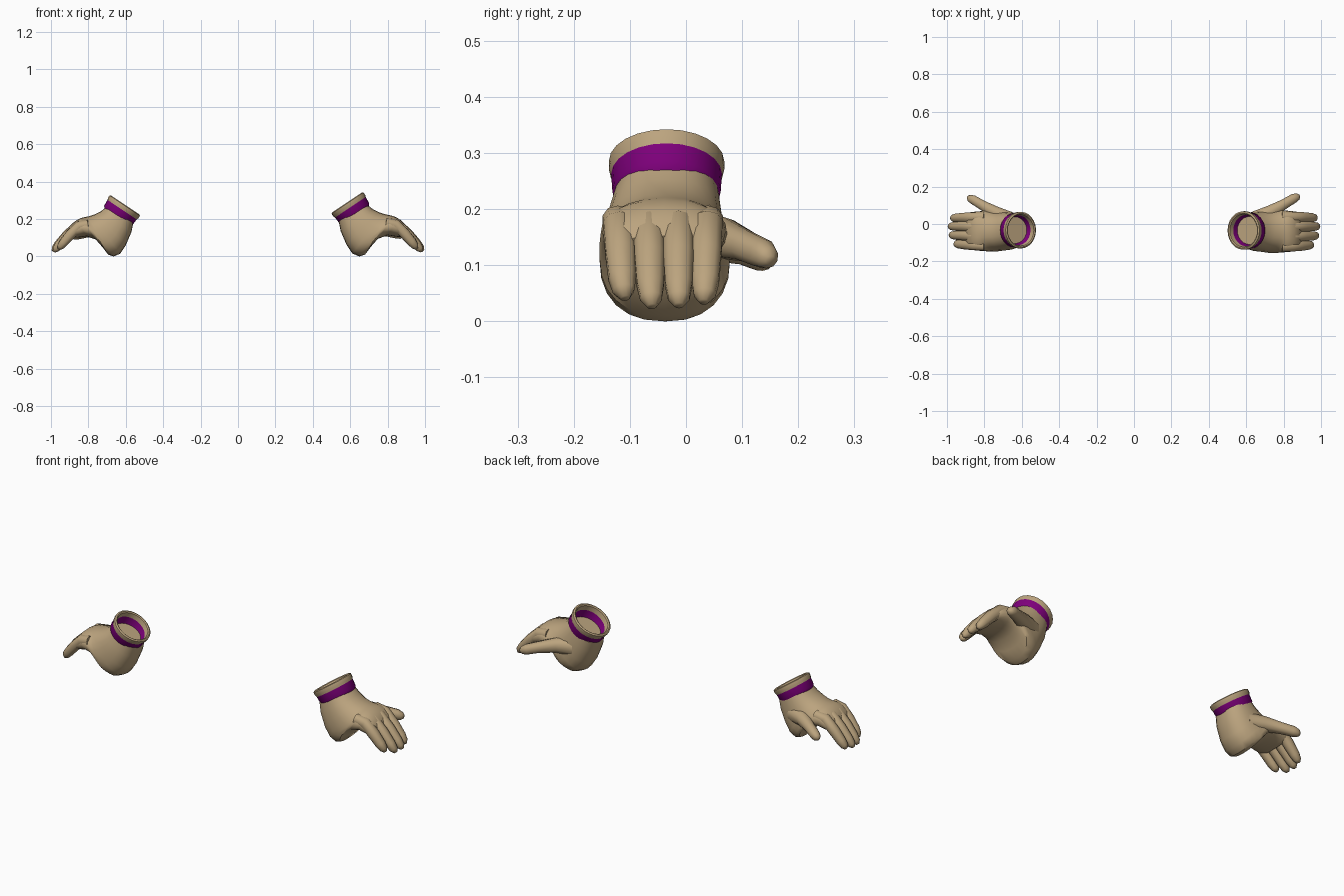
import bpy, bmesh, math
from mathutils import Vector

cube = bpy.data.objects.get("Cube")
if cube:
    bpy.data.objects.remove(cube)


def material(name, rgb):
    m = bpy.data.materials.new(name)
    m.use_nodes = True
    m.diffuse_color = (*rgb, 1)
    m.node_tree.nodes["Principled BSDF"].inputs["Base Color"].default_value = (*rgb, 1)
    return m


TAN = material("tan glove", (0.5, 0.37, 0.21))
PURPLE = material("purple band", (0.21, 0.0, 0.2))


def ring(center, u, v, sides, power=1.0):
    """Closed loop around center; power below 1 makes it boxier."""
    def soft(t):
        return math.copysign(abs(t) ** power, t)
    angles = [math.tau * i / sides for i in range(sides)]
    return [center + u * soft(math.cos(a)) + v * soft(math.sin(a)) for a in angles]


def loft(name, rings, side, scale, purple=(), angle=40):
    """Skin the rings into a closed solid, placed on one side of the model."""
    bm = bmesh.new()
    loops = [[bm.verts.new((side * (1 - (1 - p.x) * scale), p.y * scale, p.z * scale))
              for p in r] for r in rings]
    for k, (a, b) in enumerate(zip(loops, loops[1:])):
        n = len(a)
        for i in range(n):
            j = (i + 1) % n
            f = bm.faces.new((a[i], a[j], b[j], b[i]))
            f.material_index = int(k in purple)
    bm.faces.new(loops[0])
    bm.faces.new(loops[-1])
    bmesh.ops.recalc_face_normals(bm, faces=bm.faces)
    mesh = bpy.data.meshes.new(name)
    bm.to_mesh(mesh)
    bm.free()
    mesh.materials.append(TAN)
    mesh.materials.append(PURPLE)
    ob = bpy.data.objects.new(name, mesh)
    bpy.context.collection.objects.link(ob)
    bpy.ops.object.select_all(action="DESELECT")
    ob.select_set(True)
    bpy.context.view_layer.objects.active = ob
    bpy.ops.object.shade_smooth_by_angle(angle=math.radians(angle))


def tube(path, radii):
    """Rings square to a path, for fingers and thumb."""
    pts = [Vector(p) for p in path]
    rings = []
    for i, p in enumerate(pts):
        t = (pts[min(i + 1, len(pts) - 1)] - pts[max(i - 1, 0)]).normalized()
        v = t.cross(Vector((0, 0, 1))).normalized()
        rings.append(ring(p, t.cross(v) * radii[i], v * radii[i], 10, 0.9))
    return rings


# Cuff: depth from the opening and radius, from the inner floor out over the rim
CUFF = [(0.07, 0.07), (0.03, 0.08), (0.004, 0.084), (0, 0.09), (0.004, 0.098),
        (0.02, 0.098), (0.03, 0.094), (0.065, 0.092), (0.08, 0.08)]
OPENING = Vector((0.603, -0.033, 0.275))
INWARD = Vector((0.555, 0, -0.83))
ACROSS = Vector((0.83, 0, 0.555))
Y = Vector((0, 1, 0))

# Palm sections: lower x, z; upper x, z; y range
PALM = [
    (.56, .18, .71, .26, -.12, .055),
    (.57, .13, .735, .24, -.13, .06),
    (.6, .06, .765, .225, -.14, .065),
    (.63, .015, .79, .217, -.143, .07),
    (.665, 0, .805, .213, -.147, .075),
    (.695, .01, .815, .211, -.147, .075),
    (.725, .05, .825, .209, -.147, .072),
    (.76, .09, .84, .205, -.145, .07),
    (.81, .108, .865, .193, -.142, .067),
    (.86, .1, .89, .168, -.138, .063),
    (.88, .1, .9, .145, -.12, .05),
]

# Shared finger bend (x, z), and each finger's y, tip y, reach, drop
BEND = [(.8, .17), (.86, .163), (.915, .112), (.96, .063), (.98, .04), (.99, .027)]
FINGER_R = [.027, .028, .027, .024, .019, .008]
FINGERS = {
    "little_finger": (-.116, -.103, .83, .012),
    "ring_finger": (-.064, -.058, .97, .006),
    "middle_finger": (-.013, -.012, 1, 0),
    "index_finger": (.037, .03, .93, .004),
}
THUMB = [(.67, .025, .14), (.74, .06, .142), (.81, .1, .128), (.86, .13, .115),
         (.88, .139, .108), (.89, .143, .104)]
THUMB_R = [.045, .036, .027, .025, .019, .008]

for label, side, scale in (("left", 1, 1.05), ("right", -1, 1.0)):
    rings = [ring(OPENING + INWARD * d, ACROSS * r, Y * r, 24) for d, r in CUFF]
    loft(label + "_cuff", rings, side, scale, purple=(0, 6, 7))

    rings = []
    for bx, bz, tx, tz, lo, hi in PALM:
        low, high = Vector((bx, 0, bz)), Vector((tx, 0, tz))
        mid = (low + high) / 2 + Y * (lo + hi) / 2
        rings.append(ring(mid, (high - low) / 2, Y * (hi - lo) / 2, 24, 0.85))
    # the wrist end is tucked under the floor of the cuff
    loft(label + "_palm", rings, side, scale)

    for name, (y, tip, reach, drop) in FINGERS.items():
        n = len(BEND) - 1
        x0, z0 = BEND[0]
        path = [(x0 + (x - x0) * reach, y + (tip - y) * i / n,
                 z0 + (z - z0) * reach - drop * i / n)
                for i, (x, z) in enumerate(BEND)]
        loft(f"{label}_{name}", tube(path, FINGER_R), side, scale, angle=60)
    loft(label + "_thumb", tube(THUMB, THUMB_R), side, scale, angle=60)
